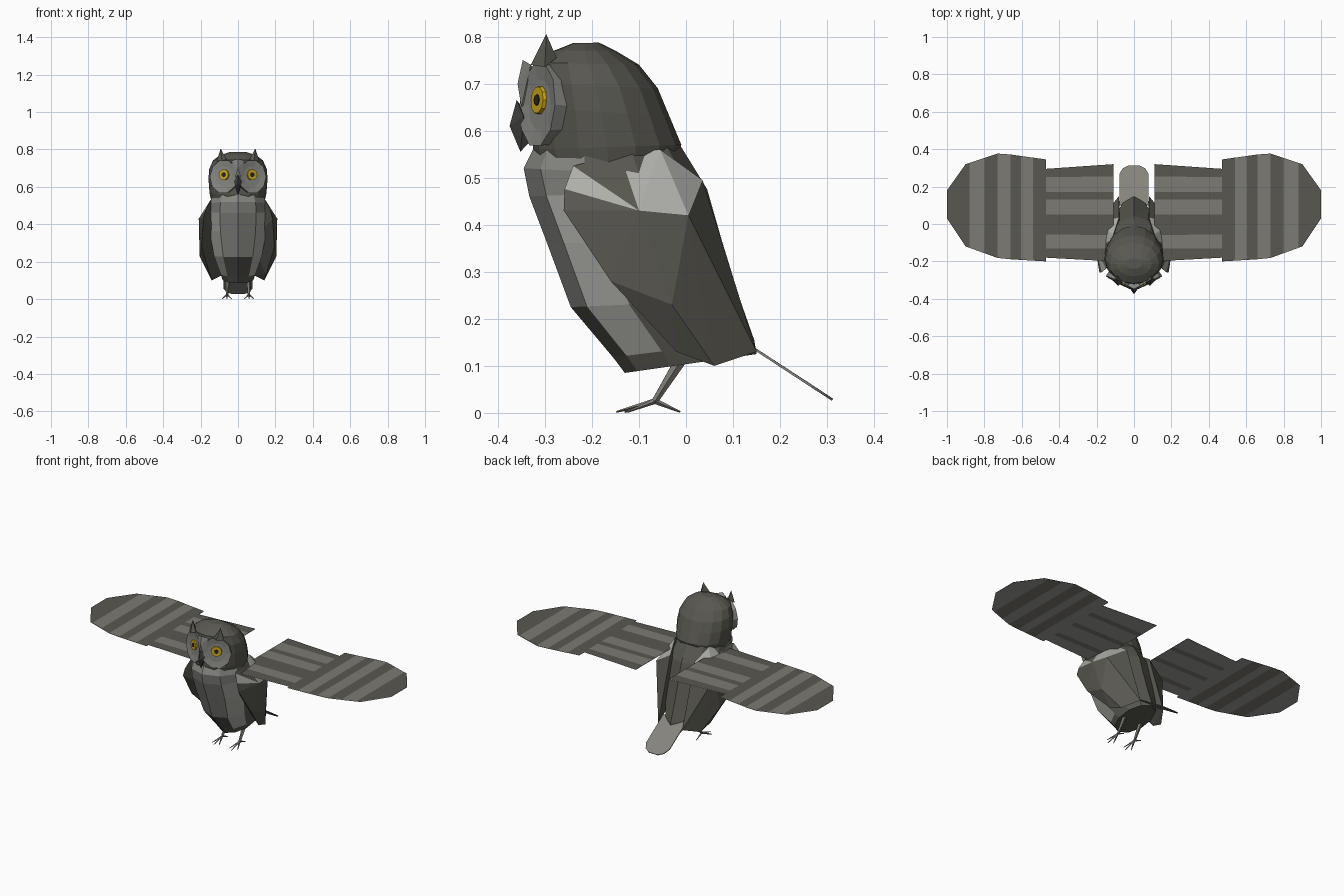
import bpy, bmesh, math
from mathutils import Vector

if "Cube" in bpy.data.objects:
    bpy.data.objects.remove(bpy.data.objects["Cube"])


def material(name, r, g, b):
    m = bpy.data.materials.new(name)
    m.diffuse_color = (r, g, b, 1)
    m.use_nodes = True
    m.node_tree.nodes["Principled BSDF"].inputs["Base Color"].default_value = m.diffuse_color
    return m


DARK = material("dark feather", 0.098, 0.096, 0.08)
LIGHT = material("light feather", 0.205, 0.197, 0.175)
PALE = material("pale feather", 0.43, 0.43, 0.40)
UNDER = material("wing underside", 0.34, 0.335, 0.31)
MID = material("grey face and breast", 0.235, 0.235, 0.22)
TAIL = material("tail grey", 0.24, 0.23, 0.205)
YELLOW = material("eye yellow", 0.60, 0.38, 0.01)
BLACK = material("pupil black", 0.02, 0.02, 0.018)
BEAK = material("beak grey", 0.05, 0.05, 0.048)


def build(name, verts, faces, mats, rule=None, hull=False):
    """Make a flat-shaded object; rule(face, index) gives the material slot."""
    bm = bmesh.new()
    vs = [bm.verts.new(v) for v in verts]
    if hull:
        bmesh.ops.convex_hull(bm, input=vs)
    for f in faces:
        bm.faces.new([vs[i] for i in f])
    bmesh.ops.recalc_face_normals(bm, faces=bm.faces)
    bm.normal_update()
    if rule:
        for i, f in enumerate(bm.faces):
            f.material_index = rule(f, i)
    me = bpy.data.meshes.new(name)
    bm.to_mesh(me)
    bm.free()
    for m in mats:
        me.materials.append(m)
    ob = bpy.data.objects.new(name, me)
    bpy.context.collection.objects.link(ob)
    return ob


def skin(rings):
    """Faces joining equal rings, with both ends capped."""
    n = len(rings[0])
    verts = [p for r in rings for p in r]
    faces = [(k*n + i, k*n + (i+1) % n, (k+1)*n + (i+1) % n, (k+1)*n + i)
             for k in range(len(rings)-1) for i in range(n)]
    last = (len(rings)-1)*n
    return verts, faces + [tuple(range(n)), tuple(range(last, last+n))]


def loft(name, rows, n, mats, rule=None):
    """Rows are (front y, front z, back y, back z, half width)."""
    rings = []
    for yf, zf, yb, zb, w in rows:
        ring = []
        for i in range(n):
            t = 2*math.pi*i/n
            k = (1 - math.cos(t))/2
            ring.append((w*math.sin(t), yf + (yb-yf)*k, zf + (zb-zf)*k))
        rings.append(ring)
    return build(name, *skin(rings), mats, rule)


def limb(name, p, q, r1, r2, mat, n=5):
    p, q = Vector(p), Vector(q)
    rot = (q-p).to_track_quat('Z', 'Y')
    rings = [[c + rot @ Vector((r*math.cos(2*math.pi*i/n), r*math.sin(2*math.pi*i/n), 0))
              for i in range(n)] for c, r in ((p, r1), (q, r2))]
    return build(name, *skin(rings), [mat])


def turned(name, centre, normal, profile, n, mat, tall=1.0):
    """Lathe a (radius, offset) profile about a normal."""
    rot = Vector(normal).to_track_quat('Z', 'Y')
    rings = [[Vector(centre) + rot @ Vector((r*math.cos(2*math.pi*i/n),
              tall*r*math.sin(2*math.pi*i/n), o)) for i in range(n)] for r, o in profile]
    return build(name, *skin(rings), [mat])


def lerp_path(pts, x):
    for (a, b), (c, d) in zip(pts, pts[1:]):
        if x <= c + 1e-6:
            return b + (d-b)*(x-a)/(c-a)
    return pts[-1][1]


# body: grey breast, pale flanks, dark back and underside
def body_colour(f, i):
    c = f.calc_center_median()
    if f.normal.y > -0.25 or f.normal.z < -0.85 or c.z < .13:
        return 0
    if c.z > 0.43:
        return 2
    if abs(c.x) > .068:
        return 1
    return 2 if c.z > .2 else 0


loft("body", [(-.13, .085, .15, .125, .085), (-.155, .118, .145, .155, .097),
              (-.245, .225, .115, .24, .135),
              (-.295, .36, .075, .37, .16), (-.333, .46, .045, .475, .165),
              (-.345, .52, .03, .50, .16), (-.325, .56, -.01, .565, .14)],
     10, [DARK, PALE, MID], body_colour)

# head dome
loft("head", [(-.31, .50, -.02, .53, .14), (-.325, .56, -.01, .57, .152),
              (-.325, .65, -.035, .63, .158), (-.325, .70, -.06, .69, .154),
              (-.318, .745, -.10, .74, .133), (-.28, .77, -.15, .77, .095),
              (-.24, .786, -.185, .787, .045)], 16, [DARK])

# beak and the ridge above it
build("beak", [(-.022, -.345, .63), (.022, -.345, .63), (0, -.36, .665), (0, -.375, .61),
               (0, -.352, .555), (0, -.31, .60)], [], [BEAK], hull=True)
build("brow_ridge", [(-.035, -.33, .74), (.035, -.33, .74), (0, -.347, .75),
                     (0, -.358, .70), (-.015, -.35, .65), (.015, -.35, .65), (0, -.29, .70)],
      [], [MID], hull=True)

# tail
tail = [(-.078, .10, .163), (.078, .10, .163), (.078, .265, .055), (.06, .295, .036),
        (.03, .31, .026), (-.03, .31, .026), (-.06, .295, .036), (-.078, .265, .055)]
ob = build("tail", tail, [tuple(range(8))], [TAIL])
ob.modifiers.new("thickness", 'SOLIDIFY').thickness = 0.005

# spread wing outlines: rear and front edges
REAR = [(.47, .345), (.72, .38), (.90, .32), (1.0, .18)]
FRONT = [(.47, -.20), (.72, -.185), (.90, -.12), (1.0, .03)]
BANDS = [.47, .54, .605, .66, .73, .80, .88, .90, 1.0]
BAND_COLOUR = [0, 1, 0, 1, 0, 1, 0, 0]
ROWS = [(-.20, -.18), (-.13, -.13), (-.06, -.055), (.05, .05), (.13, .13),
        (.17, .17), (.255, .25), (.32, .295)]
# each wing has a banded upper sheet and a paler lower sheet with dim bands
SHEETS = [("upper", .511, [DARK, LIGHT], ROWS),
          ("lower", .507, [UNDER, LIGHT],
           [(-.20, -.18), (-.11, -.11), (-.075, -.075), (.03, .03), (.065, .065),
            (.17, .17), (.205, .205), (.32, .295)])]

for s, side in ((1, "right"), (-1, "left")):
    for layer, z, mats, rows in SHEETS:
        # outer spread wing with cross bands
        verts = [(s*x, lerp_path(e, x), z) for x in BANDS for e in (FRONT, REAR)]
        faces = [(2*i, 2*i+2, 2*i+3, 2*i+1) for i in range(len(BANDS)-1)]
        build(f"{side}_outer_wing_{layer}", verts, faces, mats, lambda f, i: BAND_COLOUR[i])

        # inner spread wing with lengthwise bands
        verts = [(s*x, y, z) for a, b in rows for x, y in ((.11, a), (.47, b))]
        faces = [(2*i, 2*i+1, 2*i+3, 2*i+2) for i in range(len(rows)-1)]
        build(f"{side}_inner_wing_{layer}", verts, faces, mats, lambda f, i: i % 2)

    # folded wing on the body side, with pale shoulder patches
    pts = [(.15, -.24, .525), (.185, -.26, .43), (.195, -.16, .28), (.17, -.08, .20),
           (.15, -.02, .13), (.14, .06, .10), (.08, .15, .13), (.08, .035, .495),
           (.125, -.14, .55), (.11, -.055, .56), (.21, -.10, .43), (.195, .005, .42),
           (.205, -.03, .23), (.07, -.08, .30), (.173, -.258, .476)]

    def patch(f, i):
        c = f.calc_center_median()
        top = f.normal.z > 0.3 and -.15 < c.y < .0
        front = s*f.normal.x > .4 and .465 < c.z < .49 and c.y < -.15
        return int(top or front)

    build(side + "_folded_wing", [(s*x, y, z) for x, y, z in pts], [], [DARK, PALE],
          patch, hull=True)

    # face disc, eye and pupil
    nrm = Vector((s*.45, -.88, .06)).normalized()
    c = Vector((s*.077, -.316, .655))
    turned(side + "_face_disc", c, nrm, [(.075, -.06), (.083, 0), (.05, -.006), (.04, -.006)],
           10, MID, 1.1)
    eye = c + Vector((0, 0, .01))
    turned(side + "_eye", eye, nrm, [(.031, -.008), (.029, .001)], 10, YELLOW)
    turned(side + "_pupil", eye, nrm, [(.013, -.002), (.012, .003)], 8, BLACK)

    # ear tuft
    build(side + "_ear_tuft", [(s*.06, -.315, .745), (s*.115, -.30, .735), (s*.09, -.275, .755),
                               (s*.085, -.33, .74), (s*.093, -.297, .805)], [], [DARK], hull=True)

    # leg and toes
    ankle = (s*.058, -.066, .025)
    limb(side + "_leg", (s*.055, .0, .13), ankle, .014, .007, LIGHT)
    for k, tip in enumerate([(.035, -.13, .002), (.06, -.148, .002), (.085, -.125, .002),
                             (.06, -.012, .002)]):
        limb(f"{side}_toe_{k+1}", ankle, (s*tip[0], tip[1], tip[2]), .006, .002, LIGHT, 4)
